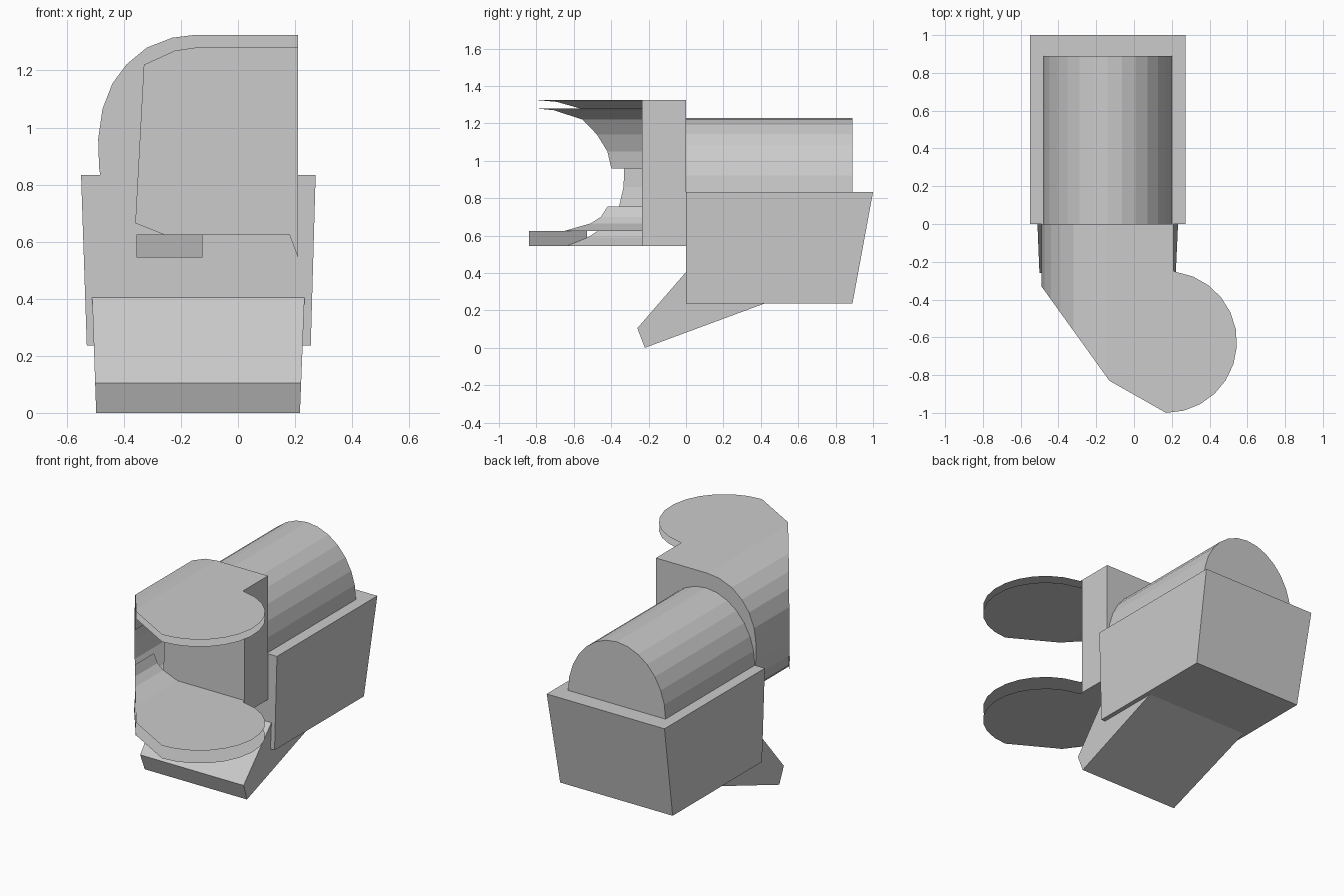
import bpy, bmesh, math

if "Cube" in bpy.data.objects:
    bpy.data.objects.remove(bpy.data.objects["Cube"])


def make(name, verts, faces, solid=False):
    me = bpy.data.meshes.new(name)
    me.from_pydata(verts, [], faces)
    bm = bmesh.new()
    bm.from_mesh(me)
    if solid:
        bmesh.ops.recalc_face_normals(bm, faces=bm.faces)
    bm.to_mesh(me)
    bm.free()
    ob = bpy.data.objects.new(name, me)
    bpy.context.collection.objects.link(ob)
    return ob


def prism(name, a, b):
    """Closed solid between two matching outlines."""
    n = len(a)
    faces = [tuple(range(n)), tuple(range(2 * n - 1, n - 1, -1))]
    faces += [(i, (i + 1) % n, n + (i + 1) % n, n + i) for i in range(n)]
    return make(name, a + b, faces, True)


def cut(x):
    """Slanted front edge of the curved side, seen from above."""
    return -0.33 - 1.39 * (x + 0.49)


def side_sheet(name, profile, y0, flip=False):
    """Open curved sheet from y0 forward to the slanted edge."""
    n = len(profile)
    verts = [(x, y0, z) for x, z in profile] + [(x, cut(x), z) for x, z in profile]
    faces = [(i, i + 1, n + i + 1, n + i) for i in range(n - 1)]
    return make(name, verts, [f[::-1] for f in faces] if flip else faces)


def plate(name, x0, y0, z, up):
    """Flat round-nosed sheet."""
    pts = [(x0, y0), (0.21, y0), (0.21, -0.25)]
    for i in range(13):
        a = math.radians(82 - 172 * i / 12)
        pts.append((0.17 + 0.375 * math.cos(a), -0.625 + 0.375 * math.sin(a)))
    pts += [(-0.13, -0.83), (x0, cut(x0))]
    if up:
        pts.reverse()
    return make(name, [(x, y, z) for x, y in pts], [tuple(range(len(pts)))])


# Tapered base box
prism("base_box",
      [(-0.53, 0, 0.237), (0.255, 0, 0.237), (0.255, 0.89, 0.237), (-0.53, 0.89, 0.237)],
      [(-0.55, 0, 0.833), (0.272, 0, 0.833), (0.272, 1, 0.833), (-0.55, 1, 0.833)])

# Slanted lip under the front
lip = [(0, 0.405), (-0.26, 0.105), (-0.22, 0), (0.42, 0.237), (0.42, 0.3), (0.05, 0.405)]
prism("front_lip",
      [(-0.497 - 0.035 * z, y, z) for y, z in lip],
      [(0.217 + 0.04 * z, y, z) for y, z in lip])

# Half-round barrel on top of the box
arc = [(-0.14 + 0.34 * math.cos(math.pi * i / 14),
        0.833 + 0.397 * math.sin(math.pi * i / 14)) for i in range(15)]
prism("barrel", [(x, 0, z) for x, z in arc], [(x, 0.89, z) for x, z in arc])

# Curved side of the front shell, outer and inner skins
outer = [(-0.15, 1.325), (-0.23, 1.315), (-0.32, 1.28), (-0.39, 1.222), (-0.44, 1.155),
         (-0.475, 1.065), (-0.49, 0.96), (-0.487, 0.86), (-0.47, 0.755), (-0.42, 0.655),
         (-0.35, 0.59), (-0.27, 0.545)]
inner_top = [(-0.15, 1.28), (-0.22, 1.27), (-0.33, 1.22), (-0.385, 1.14),
             (-0.425, 1.05), (-0.44, 0.96)]
inner_low = [(-0.425, 0.755), (-0.40, 0.70), (-0.36, 0.665), (-0.26, 0.625)]
side_sheet("shell_outer_side", outer, 0)
side_sheet("shell_inner_upper", inner_top, -0.23, True)
side_sheet("shell_inner_lower", inner_low, -0.23, True)

# Paired sheets of the upper and lower plates
plate("upper_plate_top", -0.15, 0, 1.325, True)
plate("upper_plate_underside", -0.15, -0.23, 1.28, False)
plate("lower_plate_top", -0.26, -0.23, 0.625, True)
plate("lower_plate_underside", -0.27, 0, 0.545, False)

# Short edge strip on the lower plate
make("lower_plate_edge",
     [(-0.355, -0.53, 0.545), (-0.355, -0.53, 0.625),
      (-0.125, -0.84, 0.625), (-0.125, -0.84, 0.545)], [(3, 2, 1, 0)])

# Back wall, inner panel and right wall of the shell
back = outer + [(0.21, 0.545), (0.21, 1.325)]
make("shell_back", [(x, 0, z) for x, z in back], [tuple(range(len(back)))[::-1]])
panel = inner_top[:3] + inner_low[2:] + [(0.18, 0.625), (0.21, 0.545), (0.21, 1.28)]
make("shell_inner_panel", [(x, -0.23, z) for x, z in panel], [tuple(range(len(panel)))])
make("shell_right_wall",
     [(0.21, 0, 0.545), (0.21, 0, 1.325), (0.21, -0.235, 1.325), (0.21, -0.235, 0.545)],
     [(0, 1, 2, 3)])
